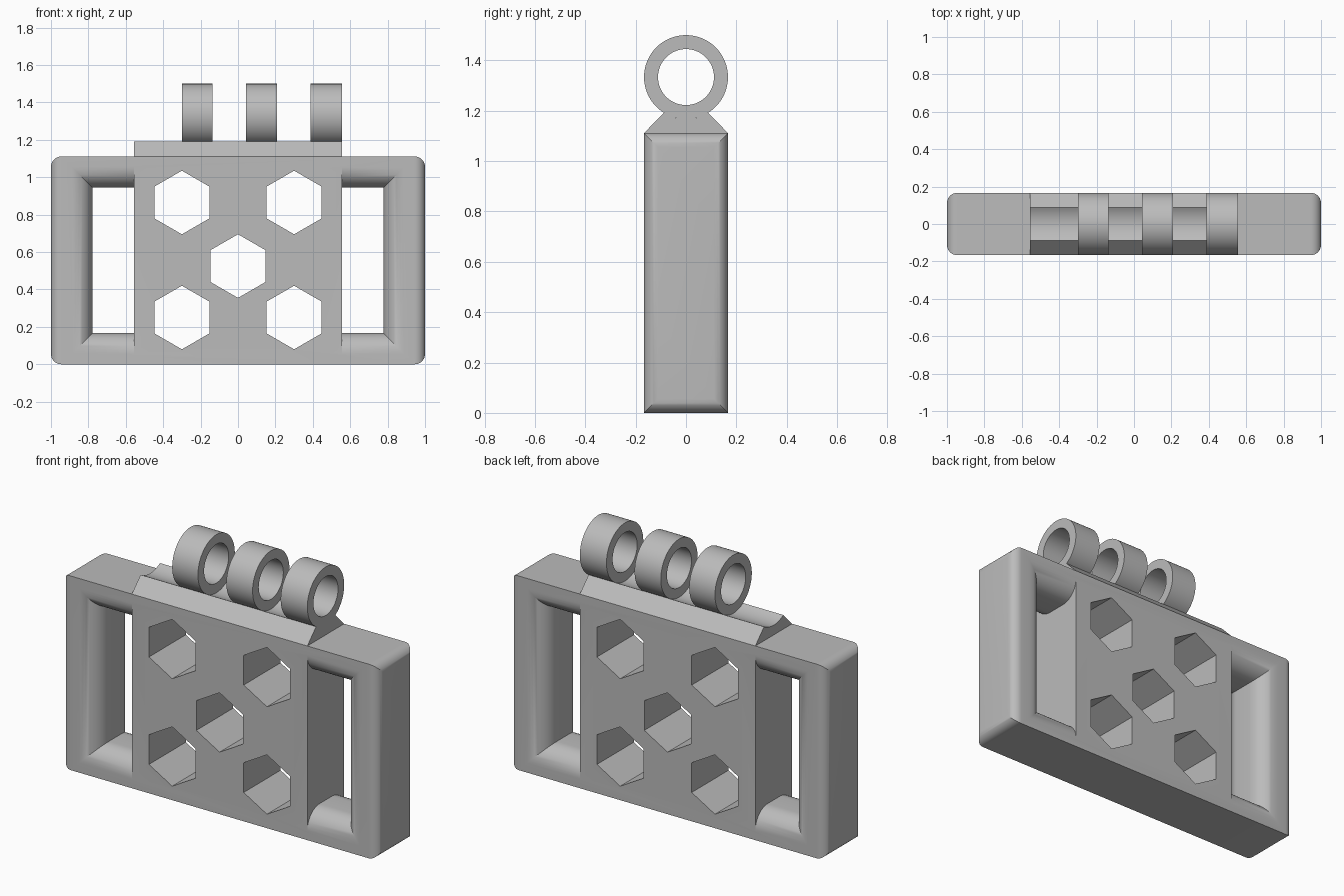
import bpy, bmesh
from math import pi, sin, cos, asin, radians

if "Cube" in bpy.data.objects:
    bpy.data.objects.remove(bpy.data.objects["Cube"])

U = 1 / 18                      # design unit
HALF_D, HEIGHT, PANEL = 3 * U, 20 * U, 10 * U
RING_Z = 24 * U

grey = bpy.data.materials.new("plain grey")
grey.use_nodes = True
COLOUR = (0.5, 0.5, 0.5, 1)
grey.diffuse_color = COLOUR
grey.node_tree.nodes["Principled BSDF"].inputs["Base Color"].default_value = COLOUR


def loft(name, sections, closed=False):
    """Skin a series of equal-length loops; cap the ends unless closed."""
    bm = bmesh.new()
    loops = [[bm.verts.new(p) for p in s] for s in sections]
    pairs = list(zip(loops, loops[1:]))
    if closed:
        pairs.append((loops[-1], loops[0]))
    else:
        bm.faces.new(loops[0])
        bm.faces.new(loops[-1])
    for a, b in pairs:
        for i in range(len(a)):
            j = (i + 1) % len(a)
            bm.faces.new((a[i], a[j], b[j], b[i]))
    bmesh.ops.recalc_face_normals(bm, faces=bm.faces)
    mesh = bpy.data.meshes.new(name)
    bm.to_mesh(mesh)
    bm.free()
    mesh.materials.append(grey)
    obj = bpy.data.objects.new(name, mesh)
    bpy.context.collection.objects.link(obj)
    return obj


def rounded_rect(x, v0, v1, r, steps=10):
    """Rounded rectangle, half width x, from v0 to v1."""
    centres = [(x - r, v1 - r), (r - x, v1 - r), (r - x, v0 + r), (x - r, v0 + r)]
    return [(cx + r * cos(a), cy + r * sin(a))
            for q, (cx, cy) in enumerate(centres)
            for a in [(q + k / steps) * pi / 2 for k in range(steps + 1)]]


def circle(x, r, n=64):
    return [(x, r * cos(2 * pi * k / n), RING_Z + r * sin(2 * pi * k / n)) for k in range(n)]


def combine(obj, tool, operation):
    """Apply a boolean and remove the tool."""
    mod = obj.modifiers.new("cut", 'BOOLEAN')
    mod.operation, mod.object, mod.solver = operation, tool, 'EXACT'
    dg = bpy.context.evaluated_depsgraph_get()
    mesh = bpy.data.meshes.new_from_object(obj.evaluated_get(dg))
    obj.modifiers.clear()
    obj.data = mesh
    bpy.data.objects.remove(tool)


# Frame: rounded in front outline and in plan outline
front = rounded_rect(1, 0, HEIGHT, U)
plan = rounded_rect(1, -HALF_D, HALF_D, U)
frame = loft("frame", [[(x, y, z) for x, z in front] for y in (-0.3, 0.3)])
combine(frame, loft("plan_cutter", [[(x, y, z) for x, y in plan] for z in (-0.2, 1.4)]),
        'INTERSECT')

# Side windows: flared towards both faces, straight against the centre panel
R = 2 * U
flare = [(HALF_D - R + R * sin(a), R * (1 - cos(a)))
         for a in [k / 12 * pi / 2 for k in range(13)]] + [(HALF_D + 0.05, R)]
stations = [(-y, d) for y, d in reversed(flare)] + flare
for side in (-1, 1):
    sections = []
    for y, d in stations:
        x0, x1 = side * PANEL, side * (14 * U + d)
        z0, z1 = 3 * U - d, 17 * U + d
        sections.append([(x0, y, z0), (x1, y, z0), (x1, y, z1), (x0, y, z1)])
    combine(frame, loft("window_cutter", sections), 'DIFFERENCE')

# Five hexagonal holes
for cx, cz in ((-0.3, 0.865), (0.3, 0.865), (0, 0.525), (-0.3, 0.25), (0.3, 0.25)):
    hexagon = [(cx + 0.17 * sin(k * pi / 3), cz + 0.17 * cos(k * pi / 3)) for k in range(6)]
    combine(frame, loft("hole_cutter", [[(x, y, z) for x, z in hexagon] for y in (-0.3, 0.3)]),
            'DIFFERENCE')

# Hinge base: sloped ridge with a round groove along the top
lip = asin(0.0875 / HALF_D)
groove = [(HALF_D * sin(a), RING_Z - HALF_D * cos(a))
          for a in [lip * (1 - k / 6) for k in range(13)]]
ridge = [(-HALF_D, HEIGHT), (HALF_D, HEIGHT)] + groove
hinge_base = loft("hinge_base", [[(x, y, z) for y, z in ridge] for x in (-PANEL, PANEL)])

# Hinge rings
rings = []
for x0, x1 in ((-0.3, -0.137), (0.043, 0.209), (0.387, PANEL)):
    rings.append(loft("hinge_ring", [circle(x0, HALF_D), circle(x1, HALF_D),
                                     circle(x1, 2 * U), circle(x0, 2 * U)], closed=True))

# Smooth rounded faces, crisp edges
bpy.ops.object.select_all(action='DESELECT')
for obj in [frame, hinge_base] + rings:
    obj.select_set(True)
    bpy.context.view_layer.objects.active = obj
bpy.ops.object.shade_smooth_by_angle(angle=radians(30))
